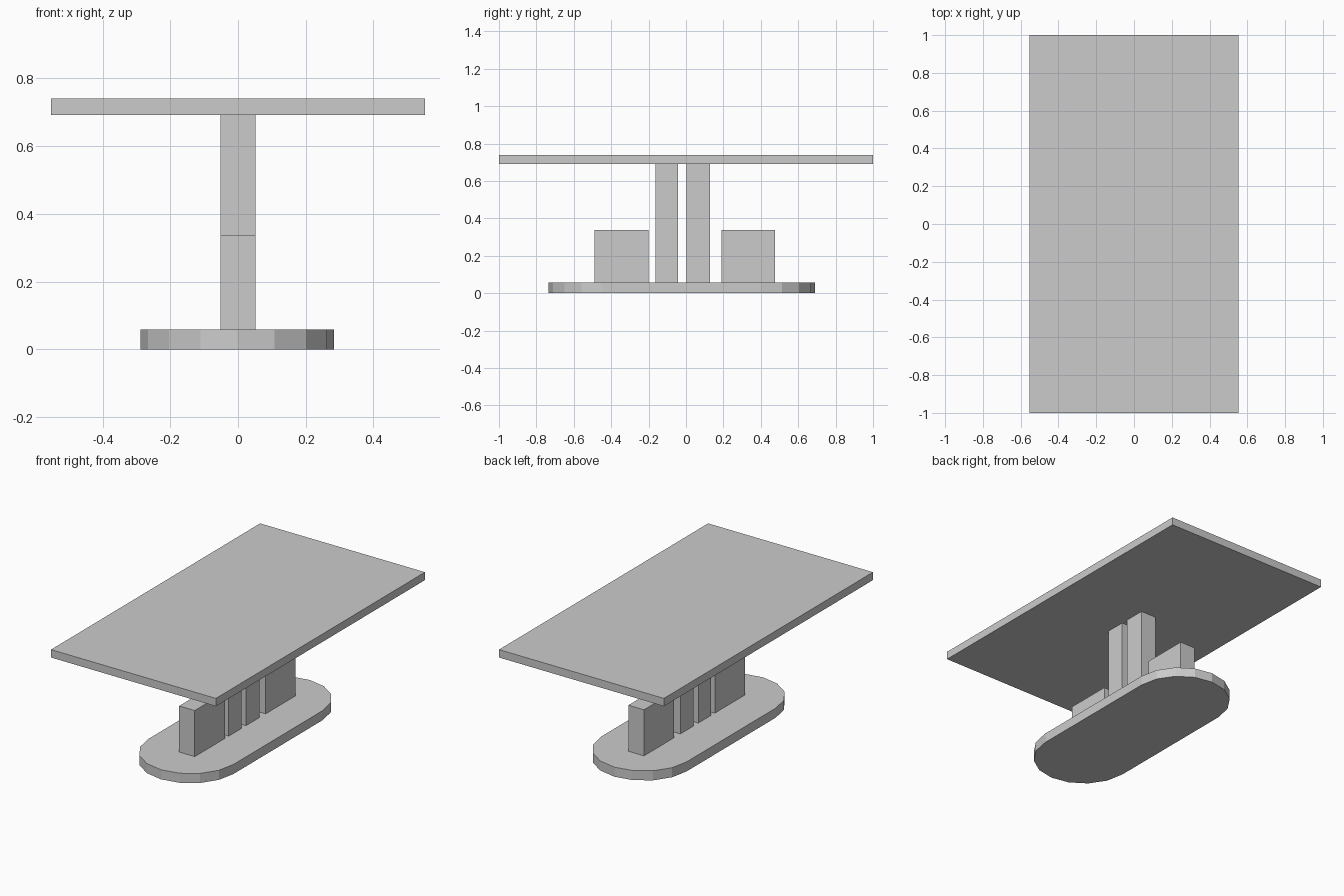
import bpy, bmesh, math

if "Cube" in bpy.data.objects:
    bpy.data.objects.remove(bpy.data.objects["Cube"])


def prism(name, outline, z0, z1):
    """Extrude a flat outline from z0 up to z1."""
    bm = bmesh.new()
    face = bm.faces.new([bm.verts.new((x, y, z0)) for x, y in outline])
    top = bmesh.ops.extrude_face_region(bm, geom=[face])
    for v in top["geom"]:
        if isinstance(v, bmesh.types.BMVert):
            v.co.z = z1
    bmesh.ops.recalc_face_normals(bm, faces=bm.faces)
    mesh = bpy.data.meshes.new(name)
    bm.to_mesh(mesh)
    bm.free()
    obj = bpy.data.objects.new(name, mesh)
    bpy.context.collection.objects.link(obj)
    return obj


def box(name, half_x, y0, y1, z0, z1):
    return prism(name, [(-half_x, y0), (half_x, y0), (half_x, y1), (-half_x, y1)], z0, z1)


BASE_TOP, TOP_UNDERSIDE = 0.058, 0.692

# Base: rounded-end slab, eight facets per end
R, CX = 0.286, -0.002
outline = []
for centre_y, start in ((0.403, 0.0), (-0.448, math.pi)):
    for i in range(9):
        a = start + i * math.pi / 8
        outline.append((CX + R * math.cos(a), centre_y + R * math.sin(a)))
prism("base", outline, 0.0, BASE_TOP)

# Low blocks at each end, tall columns in the middle
for name, y0, y1, z1 in (
    ("front_block", -0.488, -0.201, 0.337),
    ("front_column", -0.163, -0.043, TOP_UNDERSIDE),
    ("back_column", 0.002, 0.129, TOP_UNDERSIDE),
    ("back_block", 0.19, 0.476, 0.337),
):
    box(name, 0.052, y0, y1, BASE_TOP, z1)

# Table top
box("table_top", 0.552, -1.0, 1.0, TOP_UNDERSIDE, 0.74)
